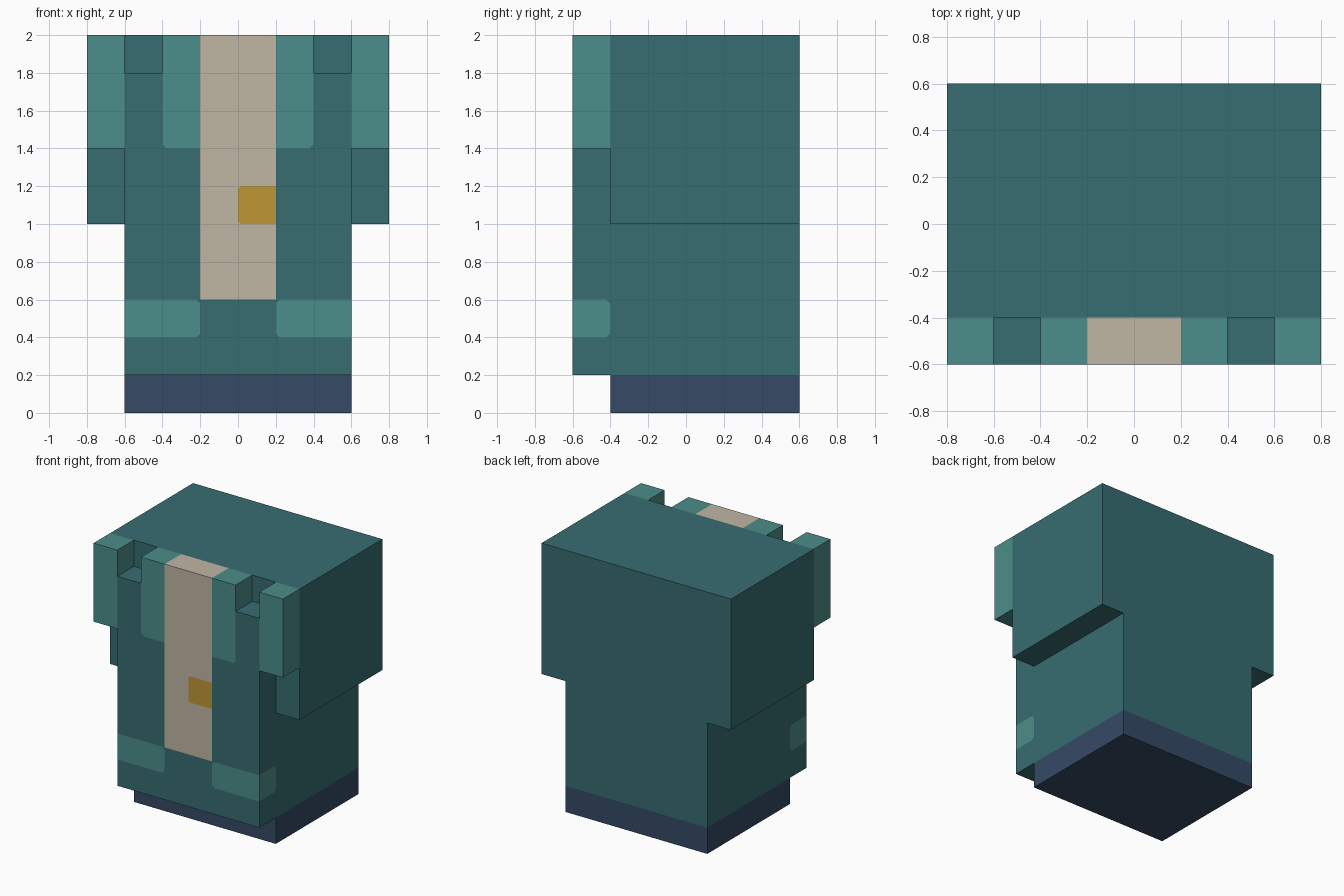
import bpy, bmesh
from mathutils import Vector

cube = bpy.data.objects.get("Cube")
if cube:
    bpy.data.objects.remove(cube, do_unlink=True)


def make_material(name, rgb):
    lin = [((c / 255 + 0.055) / 1.055) ** 2.4 for c in rgb] + [1.0]
    mat = bpy.data.materials.new(name)
    mat.use_nodes = True
    mat.diffuse_color = lin
    bsdf = mat.node_tree.nodes["Principled BSDF"]
    bsdf.inputs["Base Color"].default_value = lin
    bsdf.inputs["Roughness"].default_value = 0.9
    return mat


TEAL, LIGHT, CREAM, GOLD, NAVY = range(5)
MATS = [make_material("dark teal cloth", (55, 109, 113)),
        make_material("light teal trim", (75, 141, 138)),
        make_material("cream shirt", (192, 182, 163)),
        make_material("gold buckle", (190, 151, 53)),
        make_material("navy trousers", (53, 74, 102))]


def add_object(name, bm, mats):
    bmesh.ops.recalc_face_normals(bm, faces=bm.faces)
    mesh = bpy.data.meshes.new(name)
    bm.to_mesh(mesh)
    bm.free()
    for m in mats:
        mesh.materials.append(m)
    obj = bpy.data.objects.new(name, mesh)
    bpy.context.collection.objects.link(obj)
    return obj


def block(name, lo, hi, mat):
    """Axis-aligned box between two corners."""
    bm = bmesh.new()
    bmesh.ops.create_cube(bm, size=1)
    lo, hi = Vector(lo), Vector(hi)
    for v in bm.verts:
        v.co = (lo + hi) / 2 + v.co * (hi - lo)
    return add_object(name, bm, [MATS[mat]])


# Main body: trousers band, lower coat, wider upper coat
block("trousers", (-0.6, -0.4, 0), (0.6, 0.6, 0.2), NAVY)
block("lower_coat", (-0.6, -0.4, 0.2), (0.6, 0.6, 1), TEAL)
block("upper_coat", (-0.8, -0.4, 1), (0.8, 0.6, 2), TEAL)

# Shoulder tabs on the outer front edges
for side, x in (("right", -0.7), ("left", 0.7)):
    block(side + "_shoulder_tab", (x - 0.1, -0.6, 1.4), (x + 0.1, -0.4, 2), LIGHT)

# Front panel: notched profile extruded backwards
half = [(0.6, 0.2), (0.6, 1.8), (0.4, 1.8), (0.4, 2.0)]
profile = half + [(-x, z) for x, z in reversed(half)]
bm = bmesh.new()
face = bm.faces.new([bm.verts.new((x, -0.6, z)) for x, z in profile])
ext = bmesh.ops.extrude_face_region(bm, geom=[face], use_keep_orig=True)
bmesh.ops.translate(bm, vec=(0, 0.2, 0),
                    verts=[g for g in ext["geom"] if isinstance(g, bmesh.types.BMVert)])
bmesh.ops.recalc_face_normals(bm, faces=bm.faces)

# Cut the panel along the colour borders
cuts = [((x, 0, 0), (1, 0, 0)) for x in (-0.4, -0.2, 0, 0.2, 0.4)]
cuts += [((0, 0, z), (0, 0, 1)) for z in (0.4, 0.6, 1.0, 1.2, 1.4, 1.8)]
for co, no in cuts:
    bmesh.ops.bisect_plane(bm, geom=bm.verts[:] + bm.edges[:] + bm.faces[:],
                           dist=1e-5, plane_co=co, plane_no=no)
bm.normal_update()


def panel_colour(f):
    c = f.calc_center_median()
    x, z = abs(c.x), c.z
    if f.normal.y > 0.5:
        return TEAL
    if x < 0.2 and z > 0.6:
        buckle = c.x > 0 and 1.0 < z < 1.2 and f.normal.y < -0.5
        return GOLD if buckle else CREAM
    if (x > 0.2 and 0.4 < z < 0.6) or (0.2 < x < 0.41 and z > 1.4):
        return LIGHT
    return TEAL


for f in bm.faces:
    f.material_index = panel_colour(f)


def clip_corner(point, patch, under, size=0.015):
    """Trim a coloured patch diagonally at one of its corners."""
    point = Vector(point)
    for f in [f for f in bm.faces if f.material_index == patch
              and any((v.co - point).length < 1e-4 for v in f.verts)]:
        d = f.calc_center_median() - point
        d = Vector([0 if abs(a) < 1e-4 else (1 if a > 0 else -1) for a in d]).normalized()
        bmesh.ops.bisect_plane(bm, geom=[f] + f.edges[:] + f.verts[:], dist=1e-5,
                               plane_co=point + d * size, plane_no=d)
    for f in bm.faces:
        if f.material_index == patch and (f.calc_center_median() - point).length < 0.03:
            f.material_index = under


# Softened corners of the lapels, pocket trims and buckle
for s in (-1, 1):
    clip_corner((s * 0.4, -0.6, 1.4), LIGHT, TEAL)
    for z in (0.4, 0.6):
        clip_corner((s * 0.2, -0.6, z), LIGHT, TEAL)
        clip_corner((s * 0.6, -0.4, z), LIGHT, TEAL)
for z in (1.0, 1.2):
    clip_corner((0, -0.6, z), GOLD, CREAM, 0.01)

add_object("front_panel", bm, MATS[:4])
